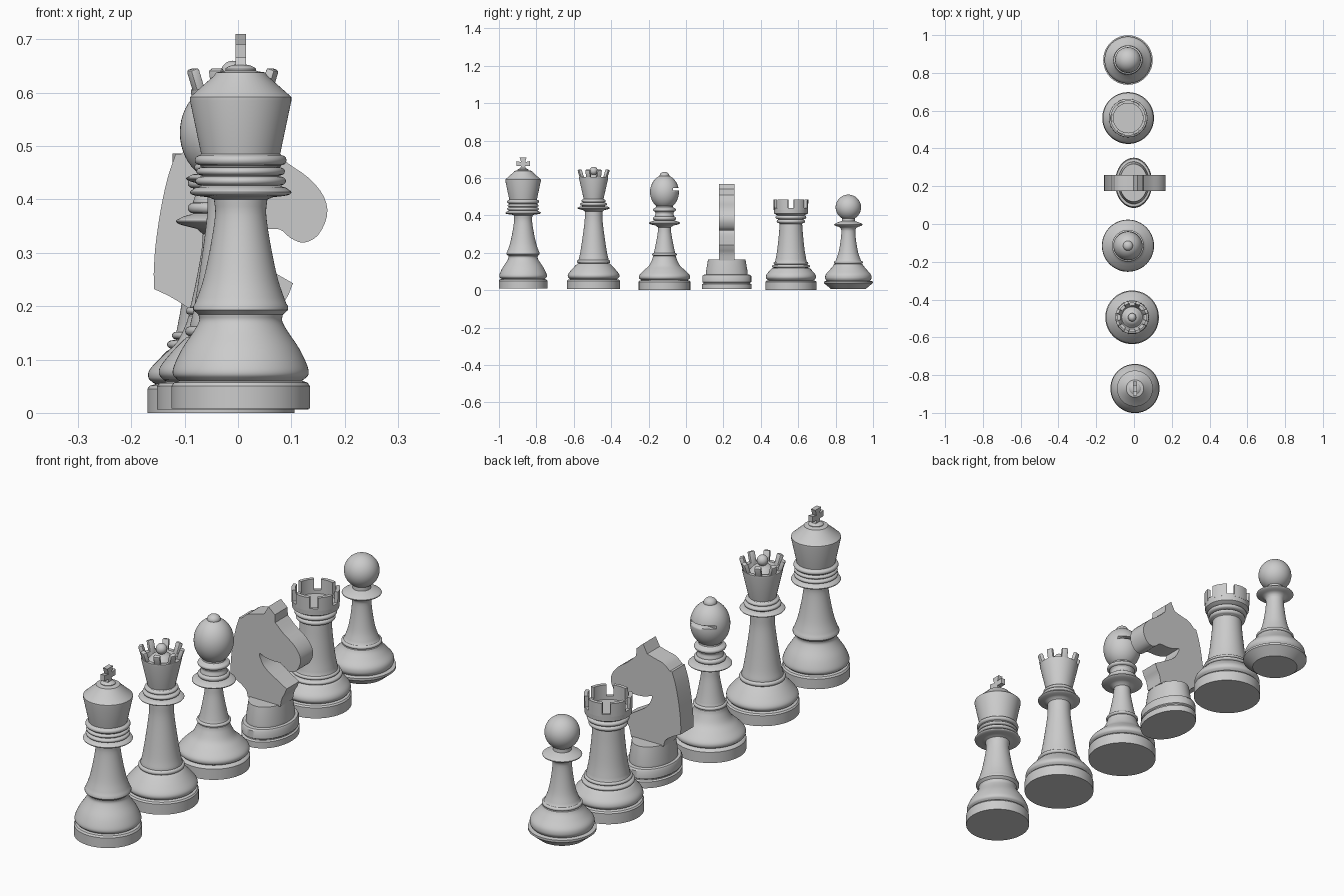
import bpy, bmesh
from math import pi, sin, cos, radians
from mathutils import Vector, Matrix

if "Cube" in bpy.data.objects:
    bpy.data.objects.remove(bpy.data.objects["Cube"])

SIDES = 64


def finish(name, bm, loc, angle=35):
    bmesh.ops.recalc_face_normals(bm, faces=bm.faces)
    me = bpy.data.meshes.new(name)
    bm.to_mesh(me)
    bm.free()
    ob = bpy.data.objects.new(name, me)
    ob.location = loc
    bpy.context.collection.objects.link(ob)
    bpy.ops.object.select_all(action='DESELECT')
    bpy.context.view_layer.objects.active = ob
    ob.select_set(True)
    bpy.ops.object.shade_smooth_by_angle(angle=radians(angle))
    return ob


def curve(pts, n=4):
    """Smooth Catmull-Rom run through a few points."""
    p = [Vector(q) for q in pts]
    p = [2 * p[0] - p[1]] + p + [2 * p[-1] - p[-2]]
    out = []
    for i in range(1, len(p) - 2):
        a, b, c, d = p[i - 1:i + 3]
        for k in range(n):
            t = k / n
            out.append(0.5 * (2 * b + (c - a) * t + (2 * a - 5 * b + 4 * c - d) * t * t
                              + (3 * b - a - 3 * c + d) * t ** 3))
    return out + [p[-2]]


def bead(r, z0, z1, depth):
    """Half-round ring moulding."""
    m, h = (z0 + z1) / 2, (z1 - z0) / 2
    return [(r - depth + depth * cos(a), m + h * sin(a))
            for a in [pi * (k / 8 - 0.5) for k in range(9)]]


def lathe(name, profile, loc, sx=1.0):
    """Turn a (radius, height) profile about z, closed on the axis."""
    bm = bmesh.new()
    rings = []
    for r, z in profile:
        if r < 1e-5:
            rings.append([bm.verts.new((0, 0, z))])
        else:
            rings.append([bm.verts.new((r * sx * cos(2 * pi * k / SIDES), r * sin(2 * pi * k / SIDES), z))
                          for k in range(SIDES)])
    for a, b in zip(rings, rings[1:]):
        for k in range(SIDES):
            j = (k + 1) % SIDES
            f = [a[k % len(a)], a[j % len(a)], b[j % len(b)], b[k % len(b)]]
            f = list(dict.fromkeys(f))
            if len(f) > 2:
                bm.faces.new(f)
    return finish(name, bm, loc)


def ball(name, loc, r, rz=None):
    bm = bmesh.new()
    bmesh.ops.create_uvsphere(bm, u_segments=48, v_segments=24, radius=r)
    bmesh.ops.scale(bm, verts=bm.verts, vec=(1, 1, (rz or r) / r))
    return finish(name, bm, loc, 60)


def box(name, loc, size):
    bm = bmesh.new()
    bmesh.ops.create_cube(bm, size=1)
    bmesh.ops.scale(bm, verts=bm.verts, vec=size)
    return finish(name, bm, loc)


# King
king = (0.005, -0.871, 0)
lathe("king_body", [(0, .008), (.13, .008), (.13, .05), (.125, .057), (.115, .06)]
      + curve([(.119, .063), (.127, .072), (.125, .088), (.11, .12), (.088, .153), (.078, .172), (.079, .184)])
      + [(.089, .193), (.089, .2)]
      + curve([(.085, .206), (.07, .25), (.057, .31), (.048, .37), (.05, .4)])
      + curve([(.06, .404), (.088, .408), (.095, .414), (.085, .422)]) + [(.078, .424)]
      + bead(.085, .426, .443, .012) + bead(.083, .445, .46, .01) + [(.075, .461)]
      + bead(.086, .464, .483, .01)
      + [(.074, .485), (.095, .585), (.095, .592), (.05, .632)]
      + curve([(.046, .638), (.03, .641), (.028, .646), (.015, .652), (0, .653)]), king)
bm = bmesh.new()
half = [(.009, .645), (.016, .648), (.01, .665), (.036, .665), (.036, .69), (.011, .685), (.019, .71)]
outline = half + [(-y, z) for y, z in reversed(half)]
f = bm.faces.new([bm.verts.new((-.01, y, z)) for y, z in outline])
ex = bmesh.ops.extrude_face_region(bm, geom=[f])
bmesh.ops.translate(bm, verts=[v for v in ex['geom'] if isinstance(v, bmesh.types.BMVert)], vec=(.02, 0, 0))
finish("king_cross", bm, king)

# Queen
queen = (-0.01, -0.494, 0)
lathe("queen_body", [(0, .006), (.142, .006), (.142, .05), (.137, .056), (.124, .059)]
      + curve([(.13, .062), (.138, .073), (.135, .088), (.115, .113), (.096, .133), (.086, .142)])
      + bead(.089, .144, .162, .009)
      + curve([(.08, .164), (.071, .205), (.058, .29), (.048, .37), (.047, .42)])
      + curve([(.056, .428), (.08, .434), (.087, .44), (.075, .447)]) + [(.06, .449)]
      + bead(.072, .452, .468, .01) + bead(.065, .47, .485, .009)
      + [(.053, .488), (.078, .598), (.078, .606), (.062, .606), (.055, .59)]
      + curve([(.05, .595), (.03, .615), (0, .622)]), queen)
ball("queen_finial", (queen[0], queen[1], .638), .022)
bm = bmesh.new()
for k in range(8):
    m = (Matrix.Rotation(2 * pi * (k + .5) / 8, 4, 'Z') @ Matrix.Translation((.073, 0, .618))
         @ Matrix.Rotation(radians(18), 4, 'Y') @ Matrix.Diagonal((.018, .026, .056, 1)))
    bmesh.ops.create_cube(bm, size=1, matrix=m)
bmesh.ops.bevel(bm, geom=bm.edges[:], offset=.005, segments=2, affect='EDGES', profile=.5)
finish("queen_crown_points", bm, queen)

# Bishop
bishop = (-0.032, -0.115, 0)
lathe("bishop_body", [(0, 0), (.138, 0), (.138, .045), (.133, .051), (.122, .054)]
      + curve([(.128, .057), (.136, .066), (.133, .082), (.108, .108), (.083, .132), (.066, .165), (.061, .182)])
      + bead(.066, .184, .198, .008)
      + curve([(.057, .2), (.048, .24), (.037, .3), (.034, .335)])
      + curve([(.045, .345), (.076, .353), (.084, .36), (.07, .368), (.056, .372)])
      + bead(.062, .374, .394, .01) + curve([(.052, .396), (.048, .41), (.052, .419)])
      + bead(.062, .421, .439, .01) + [(.045, .445), (.04, .47), (0, .47)], bishop)
head = ball("bishop_head", (bishop[0], bishop[1], .525), .077, .091)
cutter = box("slit_cutter", (bishop[0], bishop[1] + .09, .54), (.3, .09, .012))
cutter.hide_render = True
cutter.hide_set(True)
mod = head.modifiers.new("slit", 'BOOLEAN')
mod.operation, mod.object, mod.solver = 'DIFFERENCE', cutter, 'EXACT'
ball("bishop_finial", (bishop[0], bishop[1], .612), .026, .021)

# Knight: oval base and flat carved head
knight = (-0.002, 0.218, 0)
lathe("knight_base", [(0, .006), (.133, .006), (.133, .032), (.124, .036), (.124, .04), (.131, .044),
                      (.131, .075), (.126, .082), (.112, .084), (.112, .095), (.1, .165), (0, .165)],
      knight, sx=.74)
shape = (curve([(-.075, .16), (-.085, .19), (-.12, .215), (-.155, .232)], 3)
         + curve([(-.156, .26), (-.153, .31), (-.143, .38), (-.13, .44), (-.115, .485)], 3)
         + curve([(-.105, .485), (-.075, .51), (-.035, .52), (.0, .53)], 3)
         + [(.02, .567), (.05, .54)]
         + curve([(.052, .508), (.09, .472), (.135, .44), (.163, .405), (.169, .37), (.152, .333),
                  (.125, .319), (.1, .328), (.08, .344), (.045, .344), (.01, .348), (-.022, .36)], 3)
         + curve([(-.022, .35), (.0, .31), (.05, .275), (.105, .243)], 3)
         + curve([(.097, .222), (.083, .196), (.075, .16)], 3))
bm = bmesh.new()
f = bm.faces.new([bm.verts.new((x, -.042, z)) for x, z in shape])
ex = bmesh.ops.extrude_face_region(bm, geom=[f])
bmesh.ops.translate(bm, verts=[v for v in ex['geom'] if isinstance(v, bmesh.types.BMVert)], vec=(0, .084, 0))
finish("knight_head", bm, knight)

# Rook
rook = (-0.031, 0.561, 0)
lathe("rook_body", [(0, 0), (.137, 0), (.137, .044), (.132, .05), (.12, .053)]
      + curve([(.126, .056), (.134, .068), (.13, .085), (.113, .105), (.1, .118)])
      + bead(.102, .12, .136, .01) + bead(.093, .138, .152, .008)
      + curve([(.084, .154), (.074, .21), (.065, .29), (.06, .355)])
      + bead(.076, .358, .378, .012) + bead(.082, .38, .4, .012)
      + [(.078, .403), (.09, .41), (.092, .44), (.078, .44), (.078, .425), (0, .425)], rook)
bm = bmesh.new()
for k in range(6):
    # one curved battlement block
    secs = []
    for s in range(7):
        a = radians(60 * k + 30 - 20 + 40 * s / 6)
        secs.append([bm.verts.new((r * cos(a), r * sin(a), z))
                     for r, z in ((.078, .43), (.092, .43), (.093, .486), (.078, .486))])
    for a, b in zip(secs, secs[1:]):
        for j in range(4):
            bm.faces.new((a[j], a[(j + 1) % 4], b[(j + 1) % 4], b[j]))
    bm.faces.new(secs[0])
    bm.faces.new(secs[-1])
finish("rook_battlements", bm, rook)

# Pawn
pawn = (-0.032, 0.868, 0)
lathe("pawn_body", [(0, .006), (.092, .006), (.131, .038), (.131, .047), (.115, .05)]
      + curve([(.119, .054), (.124, .066), (.12, .085), (.1, .108), (.083, .128), (.076, .14)])
      + bead(.078, .142, .156, .008)
      + curve([(.068, .158), (.053, .2), (.042, .26), (.037, .315), (.042, .332)])
      + curve([(.05, .338), (.07, .345), (.076, .352), (.06, .361), (.035, .37)])
      + [(.034, .4), (0, .4)], pawn)
ball("pawn_head", (pawn[0], pawn[1], .443), .068)
